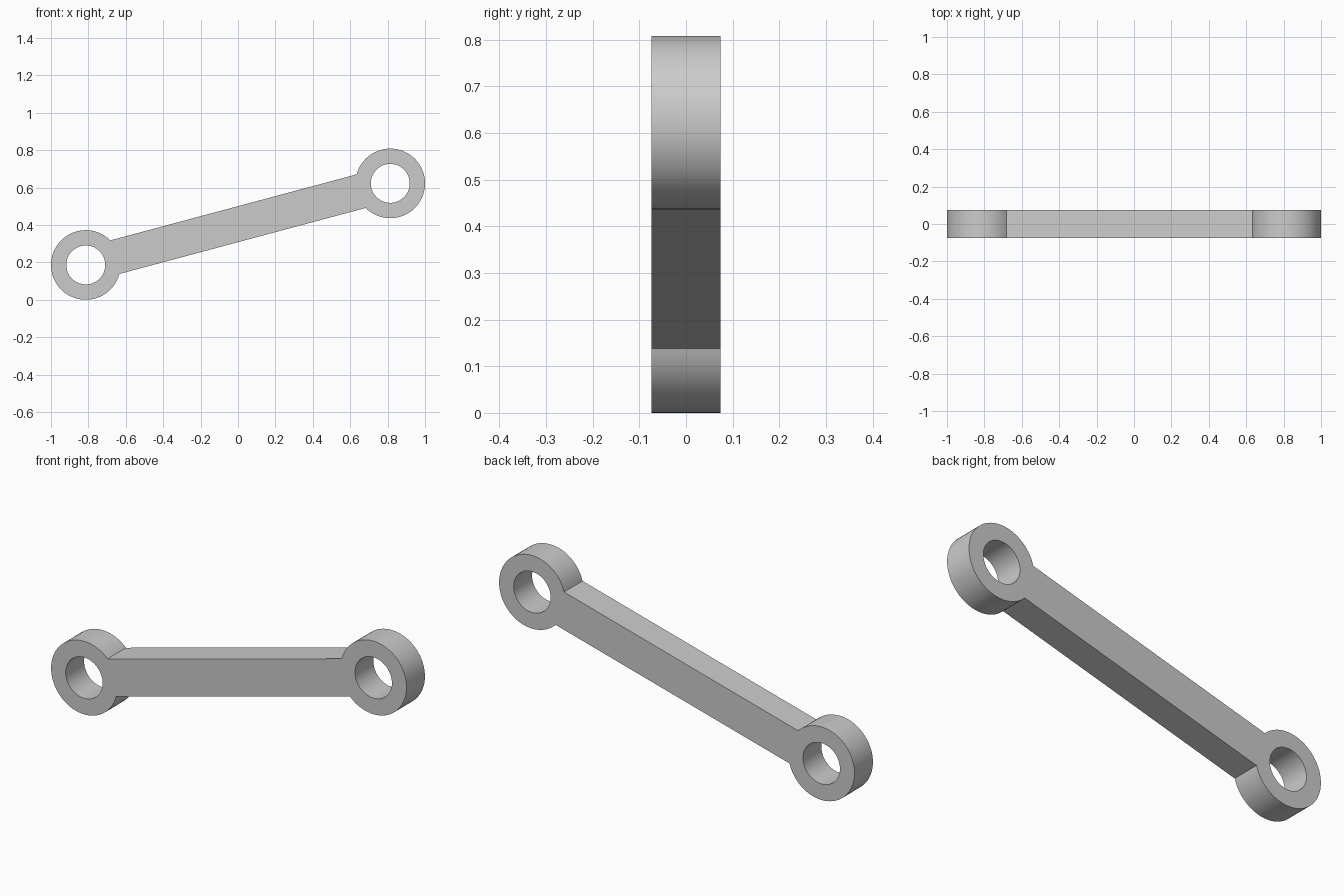
import bpy
import math
from mathutils import Matrix, Vector

cube = bpy.data.objects.get("Cube")
if cube:
    bpy.data.objects.remove(cube, do_unlink=True)

EYE_R, HOLE_R = 0.186, 0.104
REACH = 0.814 / math.cos(math.radians(15))   # half distance between eye centres
HALF_DEPTH = 0.074
MOUTH = math.radians(30)                     # where the bar meets each eye
TILT = Matrix.Rotation(math.radians(15), 2)


def arc(cx, r, start, end, n):
    step = (end - start) / n
    return [Vector((cx + r * math.cos(start + i * step),
                    r * math.sin(start + i * step))) for i in range(n + 1)]


def add_loop(curve, points):
    spline = curve.splines.new('POLY')
    spline.points.add(len(points) - 1)
    for slot, p in zip(spline.points, points):
        q = TILT @ p
        slot.co = (q.x, q.y, 0, 1)
    spline.use_cyclic_u = True


# Flat outline: both eyes joined by the bar, with a round hole in each eye
curve = bpy.data.curves.new("connecting_link", 'CURVE')
curve.dimensions = '2D'
curve.fill_mode = 'BOTH'
curve.extrude = HALF_DEPTH
left_eye = arc(REACH, EYE_R, MOUTH - math.pi, math.pi - MOUTH, 60)
right_eye = arc(-REACH, EYE_R, MOUTH, math.tau - MOUTH, 60)
add_loop(curve, left_eye + right_eye)
for cx in (-REACH, REACH):
    add_loop(curve, arc(cx, HOLE_R, 0, math.tau, 64)[:-1])

# Stand the outline upright and turn it into a solid mesh
link = bpy.data.objects.new("connecting_link", curve)
bpy.context.collection.objects.link(link)
link.rotation_euler.x = math.radians(90)
link.location.z = EYE_R + REACH * math.sin(math.radians(15))
bpy.ops.object.select_all(action='DESELECT')
link.select_set(True)
bpy.context.view_layer.objects.active = link
bpy.ops.object.convert(target='MESH')
bpy.ops.object.mode_set(mode='EDIT')
bpy.ops.mesh.select_all(action='SELECT')
bpy.ops.mesh.remove_doubles(threshold=0.0005)
bpy.ops.mesh.normals_make_consistent(inside=False)
bpy.ops.object.mode_set(mode='OBJECT')
bpy.ops.object.shade_smooth_by_angle(angle=math.radians(30))

# Plain grey metal
grey = bpy.data.materials.new("light_grey")
grey.use_nodes = True
colour = (0.6, 0.6, 0.6, 1)
grey.diffuse_color = colour
grey.node_tree.nodes["Principled BSDF"].inputs["Base Color"].default_value = colour
link.data.materials.clear()
link.data.materials.append(grey)
